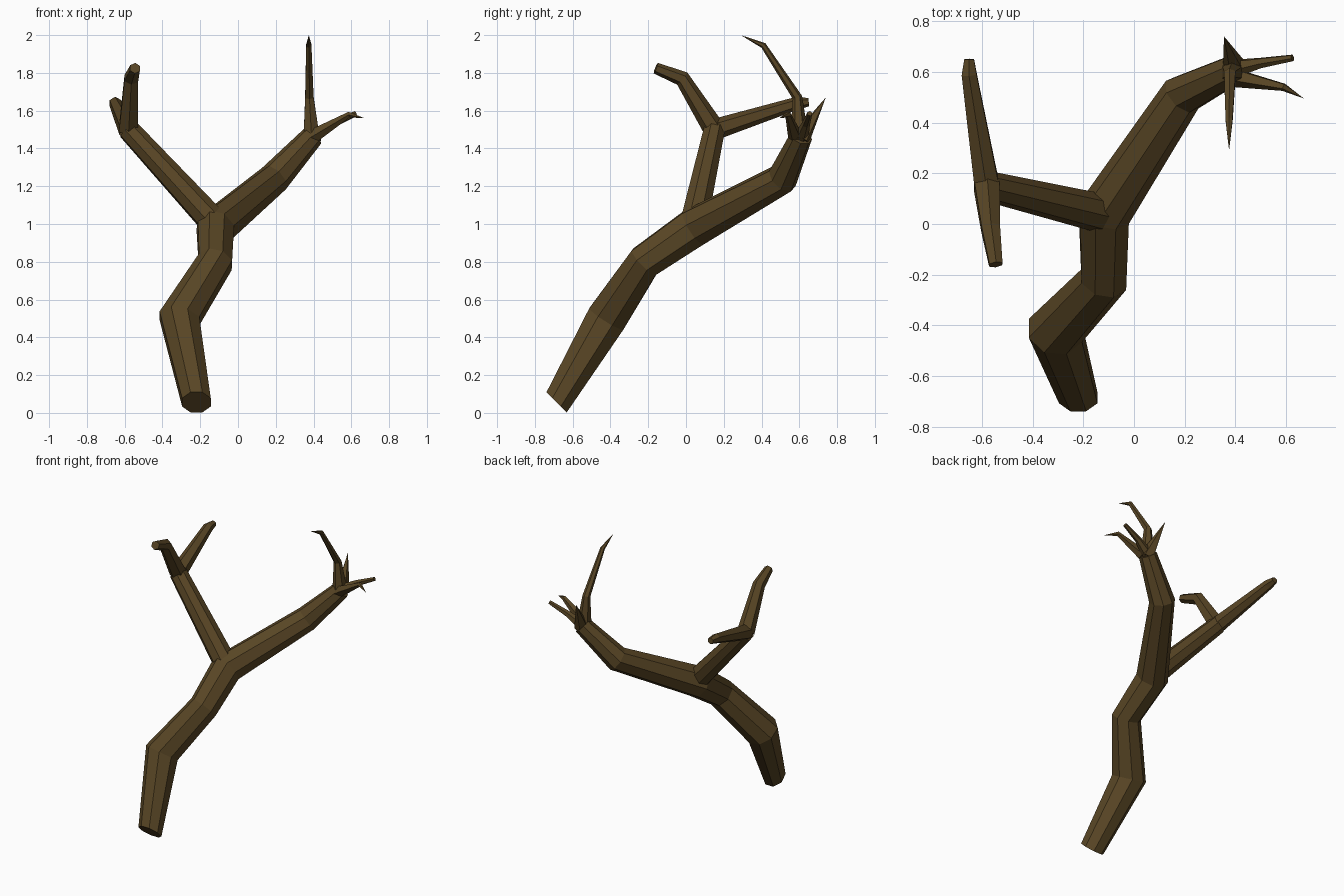
import bpy, bmesh, math
from mathutils import Vector

cube = bpy.data.objects.get("Cube")
if cube:
    bpy.data.objects.remove(cube, do_unlink=True)

bark = bpy.data.materials.new("brown_bark")
bark.use_nodes = True
colour = (0.098, 0.060, 0.018, 1)
bark.diffuse_color = colour
bark.node_tree.nodes["Principled BSDF"].inputs["Base Color"].default_value = colour


def limb(name, sides, points, start=None):
    """Faceted tapering tube through (x, y, z, radius) points; radius 0 makes a tip."""
    centres = [Vector(p[:3]) for p in points]
    steps = [(b - a).normalized() for a, b in zip(centres, centres[1:])]
    bm = bmesh.new()
    rings = []
    side = Vector((1, 0, 0))
    for i, centre in enumerate(centres):
        before, after = steps[max(i - 1, 0)], steps[min(i, len(steps) - 1)]
        normal = (before + after).normalized()
        if i == 0 and start:
            normal = Vector(start).normalized()
        # Carry the ring direction along the path so the facets do not twist
        side = (side - normal * side.dot(normal)).normalized()
        other = normal.cross(side)
        radius = points[i][3]
        if radius == 0:
            rings.append([bm.verts.new(centre)] * sides)
            continue
        ring = []
        for k in range(sides):
            a = math.tau * (k + 0.5) / sides
            ring.append(bm.verts.new(centre + (side * math.cos(a) + other * math.sin(a)) * radius))
        rings.append(ring)
    for low, high in zip(rings, rings[1:]):
        for k in range(sides):
            n = (k + 1) % sides
            quad = [low[k], low[n], high[n], high[k]]
            bm.faces.new(list(dict.fromkeys(quad)))
    bm.faces.new(rings[0][::-1])
    if points[-1][3] > 0:
        bm.faces.new(rings[-1])
    bmesh.ops.recalc_face_normals(bm, faces=bm.faces[:])
    mesh = bpy.data.meshes.new(name)
    bm.to_mesh(mesh)
    bm.free()
    mesh.materials.append(bark)
    obj = bpy.data.objects.new(name, mesh)
    bpy.context.collection.objects.link(obj)
    return obj


# Crooked trunk, running on into the thick left bough
limb("trunk", 8, [
    (-0.22, -0.685, 0.056, 0.082), (-0.31, -0.42, 0.50, 0.115),
    (-0.12, -0.22, 0.80, 0.098), (-0.12, 0.04, 0.98, 0.108),
    (0.19, 0.51, 1.24, 0.085), (0.395, 0.61, 1.465, 0.06)], start=(0, 0.7, 0.7))

# Right bough and its two offshoots
fork = (-0.58, 0.15, 1.50)
limb("right_bough", 8, [(-0.12, 0.04, 1.0, 0.078), (*fork, 0.06)])
limb("right_front_branch", 6, [
    (*fork, 0.058), (-0.565, -0.02, 1.77, 0.042), (-0.545, -0.16, 1.825, 0.03)])
limb("right_back_branch", 6, [
    (*fork, 0.056), (-0.65, 0.59, 1.64, 0.034), (-0.65, 0.65, 1.645, 0.022)])

# Twigs at the end of the left bough
limb("tall_twig", 6, [
    (0.39, 0.60, 1.45, 0.05), (0.378, 0.59, 1.67, 0.026),
    (0.375, 0.41, 1.945, 0.016), (0.375, 0.29, 2.0, 0)])
limb("outer_twig", 6, [
    (0.39, 0.61, 1.46, 0.04), (0.50, 0.635, 1.53, 0.022), (0.625, 0.655, 1.585, 0.014)])
limb("back_thorn", 5, [(0.40, 0.61, 1.45, 0.05), (0.355, 0.74, 1.67, 0)])
limb("front_twig", 5, [
    (0.39, 0.58, 1.46, 0.04), (0.59, 0.54, 1.58, 0.016), (0.67, 0.495, 1.56, 0)])
